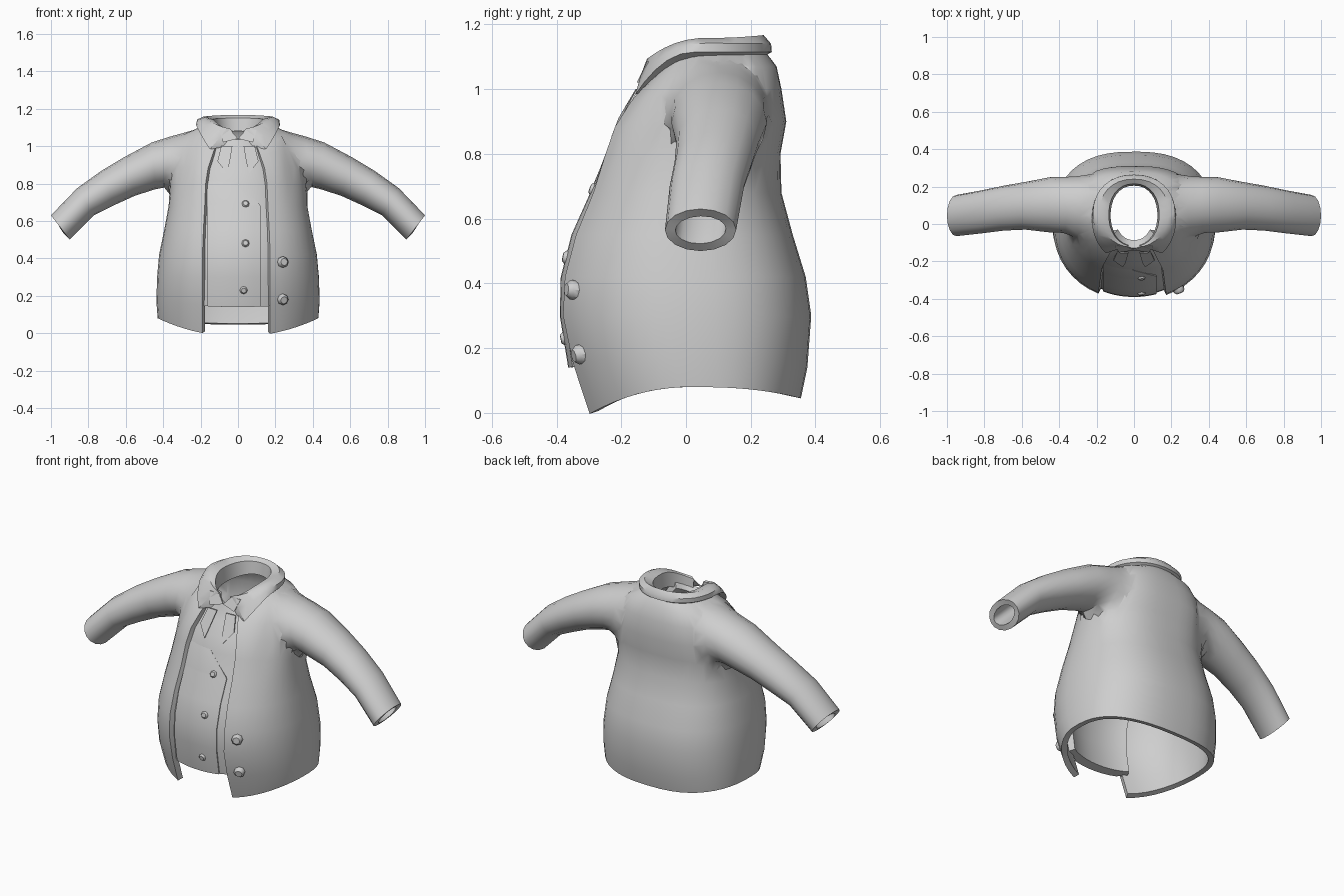
import bpy, bmesh, math
from mathutils import Vector

if "Cube" in bpy.data.objects:
    bpy.data.objects.remove(bpy.data.objects["Cube"])

grey = bpy.data.materials.new("grey cloth")
grey.diffuse_color = (0.62, 0.62, 0.62, 1)
grey.use_nodes = True
grey.node_tree.nodes["Principled BSDF"].inputs["Base Color"].default_value = grey.diffuse_color


def apply_mod(ob, kind, **settings):
    bpy.context.view_layer.objects.active = ob
    mod = ob.modifiers.new("step", kind)
    for key, value in settings.items():
        setattr(mod, key, value)
    bpy.ops.object.modifier_apply(modifier=mod.name)


def finish(name, bm, solid=0, recalc=True, angle=40):
    """Turn a bmesh into a shaded object, optionally thickened inward."""
    if recalc:
        bmesh.ops.recalc_face_normals(bm, faces=bm.faces)
    me = bpy.data.meshes.new(name)
    bm.to_mesh(me)
    bm.free()
    me.materials.append(grey)
    ob = bpy.data.objects.new(name, me)
    bpy.context.collection.objects.link(ob)
    bpy.ops.object.select_all(action='DESELECT')
    ob.select_set(True)
    bpy.context.view_layer.objects.active = ob
    if solid:
        apply_mod(ob, 'SOLIDIFY', thickness=solid, offset=-1)
    bpy.ops.object.shade_smooth_by_angle(angle=math.radians(angle))
    return ob


def loft(rows, wrap=False, ring=False):
    """Skin rows of points; wrap joins row ends, ring joins last row to first."""
    bm = bmesh.new()
    vs = [[bm.verts.new(p) for p in r] for r in rows]
    n, m = len(vs), len(vs[0])
    for i in range(n if ring else n - 1):
        for j in range(m if wrap else m - 1):
            a, b = vs[i], vs[(i + 1) % n]
            k = (j + 1) % m
            bm.faces.new((a[j], a[k], b[k], b[j]))
    return bm, vs


def fan(bm, ring):
    """Close a ring with a fan and return the middle point."""
    mid = sum((v.co for v in ring), Vector()) / len(ring)
    c = bm.verts.new(mid)
    for a, b in zip(ring, ring[1:] + ring[:1]):
        bm.faces.new((a, b, c))
    return mid


def arc(spec, p0, p1, n, back=0.9, front=0.95):
    """Squarish oval slice; angle 0 faces the front, growing toward +x."""
    zf, zs, zb, hw, yf, yb = spec
    pts = []
    for i in range(n + 1):
        p = p0 + (p1 - p0) * i / n
        s, c = math.sin(p), math.cos(p)
        e = front if c > 0 else back
        z = zs + ((zf if c > 0 else zb) - zs) * c * c
        sx, cy = (math.copysign(abs(v) ** e, v) for v in (s, c))
        pts.append((hw * sx, (yf + yb) / 2 - (yb - yf) / 2 * cy, z))
    return pts


def angle_at(x, hw, e=0.95):
    r = max(-1, min(1, x / hw))
    return math.asin(math.copysign(abs(r) ** (1 / e), r))


# Jacket body: front, side, back height, half width, front y, back y,
# half opening, back squareness
JACKET = [
    (-.017, .08, .045, .430, -.322, .355, .18, .8),
    (.15, .17, .14, .437, -.375, .375, .18, .8),
    (.30, .30, .30, .433, -.408, .387, .18, .8),
    (.42, .42, .42, .422, -.403, .37, .18, .8),
    (.55, .55, .55, .395, -.368, .33, .175, .8),
    (.68, .68, .68, .371, -.312, .295, .168, .8),
    (.80, .80, .80, .362, -.272, .292, .163, .75),
    (.88, .90, .90, .350, -.24, .31, .15, .75),
    (.95, 1.0, 1.0, .320, -.188, .295, .125, .75),
    (.985, 1.07, 1.07, .270, -.157, .28, .11, .8),
    (1.0, 1.115, 1.11, .18, -.13, .25, .09, .9),
]
rows = [arc(r[:6], angle_at(r[6] - .008, r[3]),
            2 * math.pi - angle_at(r[6] + .01, r[3]), 40, r[7]) for r in JACKET]
bm, vs = loft(rows, wrap=True)
caps = [fan(bm, vs[0]), fan(bm, vs[-1])]
jacket = finish("jacket", bm)

# Sleeves: top x, top z, bottom x, bottom z, front y, back y
SLEEVE = [
    (.19, 1.08, .29, .74, -.09, .265),
    (.26, 1.09, .34, .770, -.075, .270),
    (.34, 1.078, .385, .782, -.055, .266),
    (.46, 1.02, .44, .77, -.045, .25),
    (.61, .94, .55, .735, -.03, .225),
    (.73, .868, .66, .685, -.035, .205),
    (.86, .775, .77, .63, -.05, .18),
    (1.0, .63, .90, .50, -.065, .155),
]
for side in (1, -1):
    rows = []
    for xt, zt, xb, zb, yf, yb in SLEEVE:
        row = []
        for i in range(16):
            a = 2 * math.pi * i / 16
            t = (1 + math.cos(a)) / 2
            row.append((side * (xb + (xt - xb) * t),
                        (yf + yb) / 2 + (yb - yf) / 2 * math.sin(a),
                        zb + (zt - zb) * t))
        rows.append(row)
    bm, vs = loft(rows, wrap=True)
    fan(bm, vs[0])
    caps.append(fan(bm, vs[-1]))
    sleeve = finish("sleeve", bm)
    # Fuse the sleeve into the jacket
    apply_mod(jacket, 'BOOLEAN', operation='UNION', solver='EXACT', object=sleeve)
    bpy.data.objects.remove(sleeve)

# Open the hem, neck, cuffs and front, then blend the armholes
bm = bmesh.new()
bm.from_mesh(jacket.data)
mids = [v for v in bm.verts if any((v.co - c).length < .004 for c in caps)]
bmesh.ops.delete(bm, geom=mids, context='VERTS')
strip = [f for f in bm.faces if abs(f.calc_center_median().x) < .08
         and f.calc_center_median().y < -.05]
bmesh.ops.delete(bm, geom=strip, context='FACES')
bmesh.ops.remove_doubles(bm, verts=bm.verts, dist=.006)
joint = [v for v in bm.verts if .24 < abs(v.co.x) < .43 and .7 < v.co.z < 1.1
         and not v.is_boundary]
for _ in range(4):
    bmesh.ops.smooth_vert(bm, verts=joint, factor=.5,
                          use_axis_x=True, use_axis_y=True, use_axis_z=True)
bpy.data.objects.remove(jacket)
finish("jacket_with_sleeves", bm, solid=.032, recalc=False)

# Vest front set into the jacket opening, running up to the neck
VEST = [
    (.14, .165, .165, .395, -.355, .34),
    (.30, .30, .30, .393, -.381, .35),
    (.42, .42, .42, .380, -.378, .33),
    (.55, .55, .55, .355, -.345, .30),
    (.68, .68, .68, .330, -.287, .26),
    (.80, .80, .80, .318, -.247, .26),
    (.88, .88, .88, .290, -.218, .27),
    (.95, .97, .97, .240, -.168, .25),
    (1.0, 1.04, 1.04, .180, -.142, .22),
    (1.035, 1.09, 1.09, .130, -.128, .20),
]
rows = []
for r in VEST:
    a = min(angle_at(.21, r[3]), 1.0)
    rows.append(arc(r, -a, a, 16))
finish("vest_front", loft(rows)[0], solid=.045, recalc=False)

# Overlapping vest flap: slanted upper edge that fades into the vest
rows = []
for r, right, lift in zip(VEST[:5] + VEST[4:7], (.12, .12, .12, .12, .12, .115, 0, -.08),
                          (.009, .009, .009, .009, .009, .009, .002, -.012)):
    zo = .01 if right == .115 else 0
    r = (r[0] + zo, r[1] + zo, r[2] + zo, r[3], r[4] - lift + zo * .33, r[5])
    rows.append(arc(r, angle_at(-.165, r[3]), angle_at(right, r[3]), 8))
finish("vest_flap", loft(rows)[0], solid=.012, recalc=False)

# Folded jacket collar, open at the front
COLLAR = [
    (.885, 1.115, 1.115, .225, -.212, .265, .15),
    (1.02, 1.142, 1.14, .220, -.16, .263, .10),
    (1.09, 1.158, 1.167, .185, -.125, .24, .045),
    (1.08, 1.145, 1.15, .135, -.12, .215, .03),
    (1.0, 1.06, 1.08, .125, -.115, .205, .03),
]
rows = []
for r in COLLAR:
    a = angle_at(r[6], r[3])
    rows.append(arc(r[:6], a, 2 * math.pi - a, 28))
bm, vs = loft(rows, ring=True)
bm.faces.new([v[0] for v in vs])
bm.faces.new([v[-1] for v in vs])
finish("jacket_collar", bm, angle=45)


def plate(name, pts, depth=.006):
    """Thin flat piece from (x, y, z) corners, extruded toward the front."""
    bm = bmesh.new()
    f = bm.faces.new([bm.verts.new(p) for p in pts])
    out = bmesh.ops.extrude_face_region(bm, geom=[f])
    vs = [g for g in out["geom"] if isinstance(g, bmesh.types.BMVert)]
    bmesh.ops.translate(bm, verts=vs, vec=(0, -depth, 0))
    finish(name, bm, angle=30)


# Shirt collar points and hanging neck tabs
for side, label in ((1, "left"), (-1, "right")):
    wing = [(.10, -.115, 1.085), (.08, -.146, 1.02), (.0, -.135, 1.04),
            (.04, -.115, 1.085)]
    plate(label + "_shirt_collar", [(side * x, y, z) for x, y, z in wing])
    tab = [(.03, -.15, 1.0), (.045, -.203, .91), (.06, -.224, .855),
           (.11, -.19, .92), (.09, -.147, 1.0)]
    plate(label + "_neck_tab", [(side * x, y, z) for x, y, z in tab])


def button(name, pos, normal, radius, depth):
    """Eight-sided domed button."""
    q = Vector(normal).to_track_quat('Z', 'Y')
    prof = ((radius, -depth), (radius, depth * .3), (radius * .65, depth))
    rows = [[Vector(pos) + q @ Vector((r * math.cos(i * math.pi / 4),
             r * math.sin(i * math.pi / 4), h)) for i in range(8)] for r, h in prof]
    bm, vs = loft(rows, wrap=True)
    bm.faces.new(vs[0])
    bm.faces.new(vs[-1])
    finish(name, bm)


# Vest and jacket buttons
for i, (x, y, z, tilt) in enumerate(((.04, -.285, .69, .4), (.04, -.368, .48, .2),
                                     (.03, -.374, .23, -.2))):
    button(f"vest_button_{i + 1}", (x, y, z), (.05, -1, tilt), .021, .013)
for i, (y, z, tilt) in enumerate(((-.353, .38, .05), (-.331, .18, -.25))):
    button(f"jacket_button_{i + 1}", (.24, y, z), (.4, -1, tilt), .03, .018)
